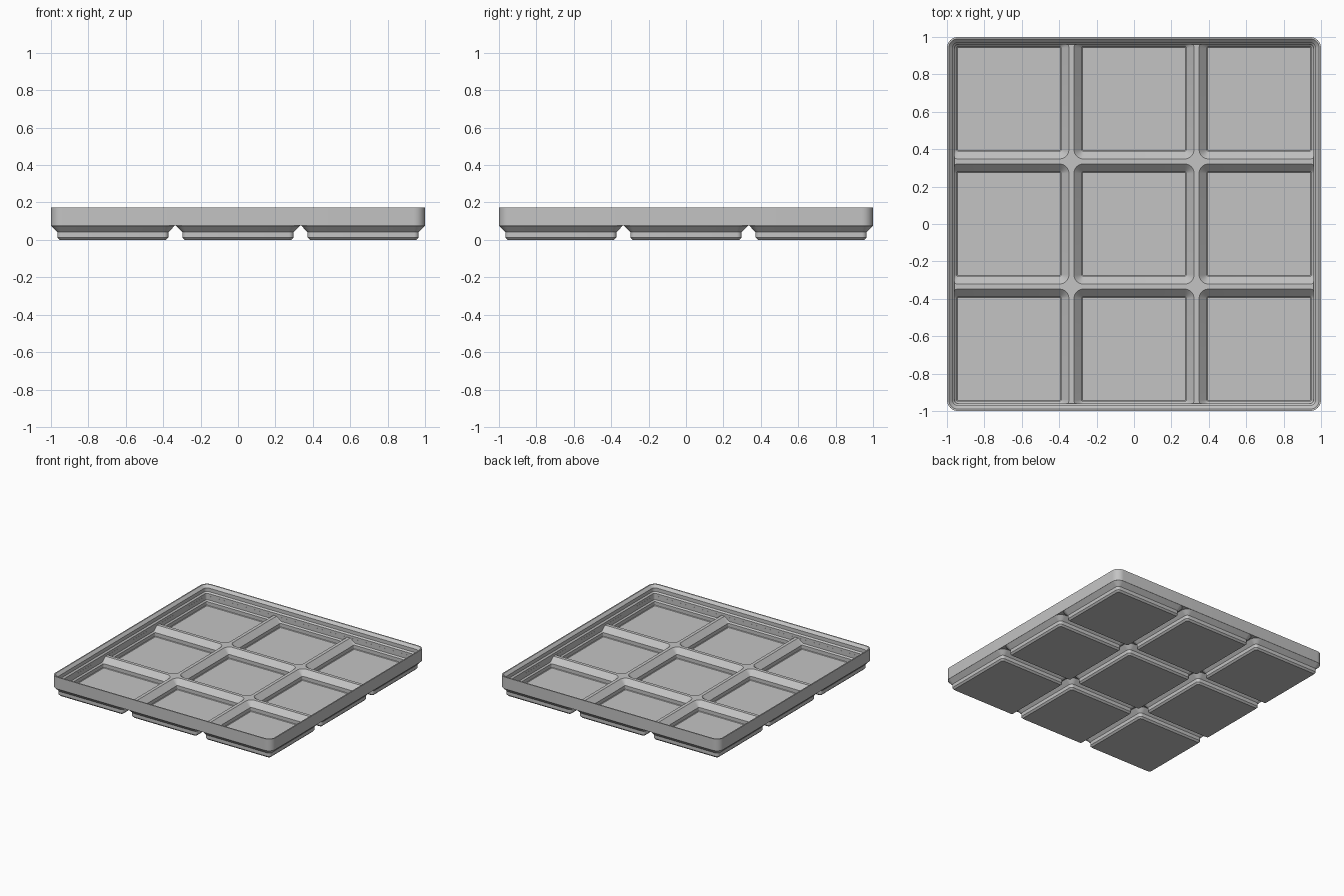
import bpy, bmesh, math

cube = bpy.data.objects.get("Cube")
if cube:
    bpy.data.objects.remove(cube, do_unlink=True)

PITCH = 0.669
CELLS = [(i * PITCH, j * PITCH) for i in (-1, 0, 1) for j in (-1, 0, 1)]

grey = bpy.data.materials.new("plain grey")
grey.use_nodes = True
colour = (0.55, 0.55, 0.55, 1)
grey.diffuse_color = colour
grey.node_tree.nodes["Principled BSDF"].inputs["Base Color"].default_value = colour


def rounded_square(bm, centre, half, radius, z, steps=8):
    """Ring of vertices around a square with round corners."""
    ring = []
    for quarter, (sx, sy) in enumerate([(1, 1), (-1, 1), (-1, -1), (1, -1)]):
        for k in range(steps + 1):
            a = math.pi / 2 * (quarter + k / steps)
            x = centre[0] + sx * (half - radius) + radius * math.cos(a)
            y = centre[1] + sy * (half - radius) + radius * math.sin(a)
            ring.append(bm.verts.new((x, y, z)))
    return ring


def loft(name, sections, centres=((0, 0),)):
    """Closed solid through (half width, corner radius, height) sections."""
    bm = bmesh.new()
    for c in centres:
        rings = [rounded_square(bm, c, *s) for s in sections]
        for low, high in zip(rings, rings[1:]):
            for i in range(len(low)):
                j = (i + 1) % len(low)
                bm.faces.new((low[i], low[j], high[j], high[i]))
        bm.faces.new(rings[0][::-1])
        bm.faces.new(rings[-1])
    bmesh.ops.recalc_face_normals(bm, faces=bm.faces)
    mesh = bpy.data.meshes.new(name)
    bm.to_mesh(mesh)
    bm.free()
    mesh.materials.append(grey)
    obj = bpy.data.objects.new(name, mesh)
    bpy.context.collection.objects.link(obj)
    return obj


def combine(target, tool, operation):
    """Apply a boolean and discard the tool."""
    mod = target.modifiers.new(operation.lower(), "BOOLEAN")
    mod.operation = operation
    mod.solver = "EXACT"
    mod.object = tool
    tool.hide_render = True
    bpy.context.view_layer.objects.active = target
    bpy.ops.object.modifier_apply(modifier=mod.name)
    bpy.data.objects.remove(tool, do_unlink=True)


# Outer block with nine stepped feet underneath
tray = loft("divided_tray", [(1, 0.06, 0.0757), (1, 0.06, 0.172)])
feet = loft("feet", [(0.284, 0.013, 0), (0.297, 0.0255, 0.013),
                     (0.297, 0.0255, 0.0415), (0.3305, 0.059, 0.0755),
                     (0.32, 0.05, 0.085)], CELLS)
combine(tray, feet, "UNION")

# Stepped stacking lip around the open top
lip = loft("lip_cutter", [(0.959, 0.019, 0.091), (0.959, 0.019, 0.1116),
                          (0.970, 0.030, 0.1227), (0.970, 0.030, 0.1514),
                          (0.9903, 0.050, 0.172), (0.9903, 0.050, 0.2)])
combine(tray, lip, "DIFFERENCE")

# Nine pockets with sloping upper sides, kept within the lip opening
pockets = loft("pocket_cutter", [(0.275, 0.004, 0.016), (0.279, 0.008, 0.020),
                                 (0.279, 0.008, 0.049), (0.321, 0.05, 0.091),
                                 (0.321, 0.05, 0.093)], CELLS)
column = loft("pocket_limit", [(0.9585, 0.0185, -0.1), (0.9585, 0.0185, 0.2)])
combine(pockets, column, "INTERSECT")
combine(tray, pockets, "DIFFERENCE")

bpy.ops.object.select_all(action="DESELECT")
tray.select_set(True)
bpy.context.view_layer.objects.active = tray
bpy.ops.object.shade_smooth_by_angle(angle=math.radians(25))
